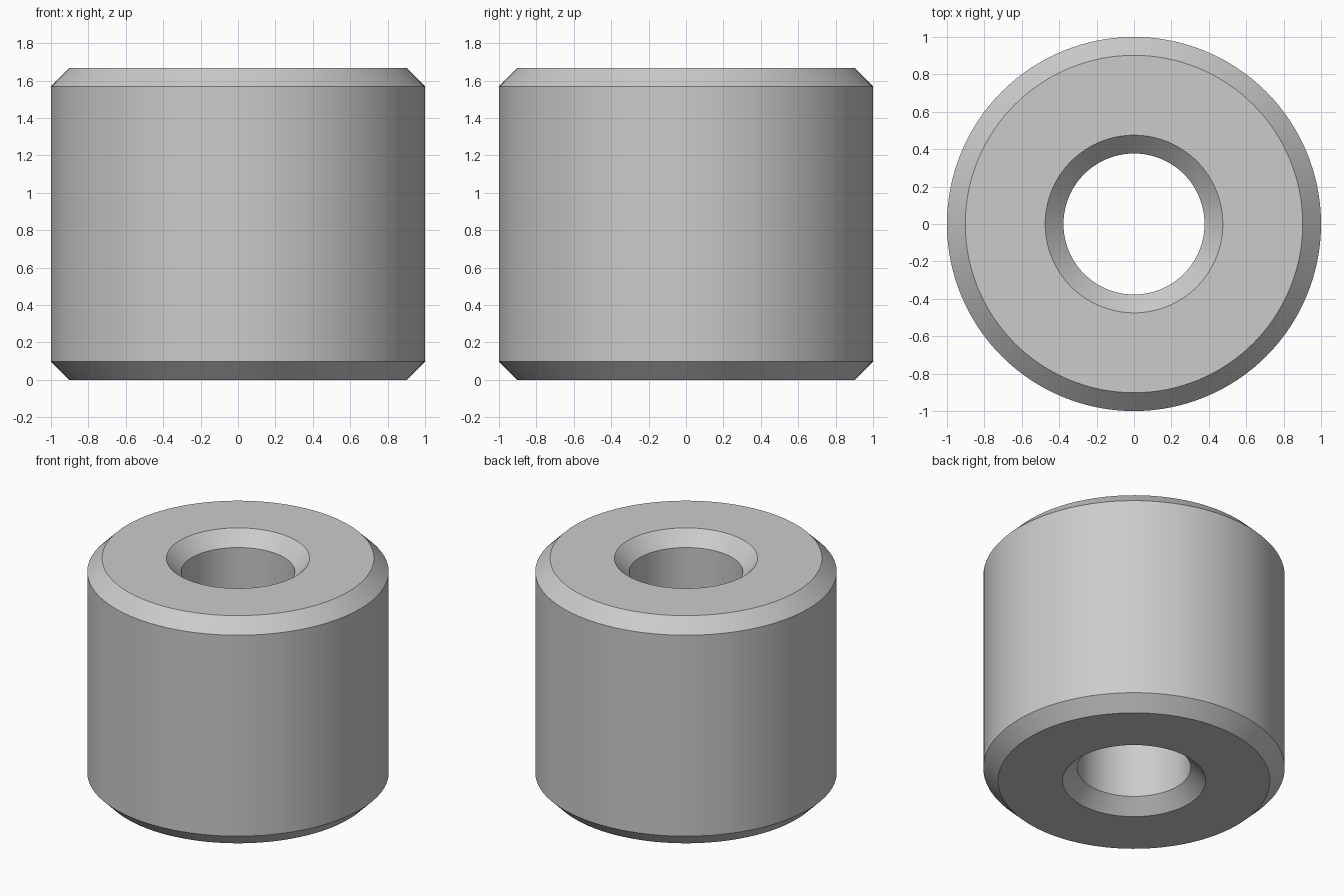
import bpy, bmesh, math

if "Cube" in bpy.data.objects:
    bpy.data.objects.remove(bpy.data.objects["Cube"])

SEGMENTS = 128
HEIGHT = 1.667
OUTER, BORE, CHAMFER = 1.0, 0.377, 0.098

# Closed cross-section (radius, z) with chamfers on all four rims
lower = [(BORE, CHAMFER), (BORE + CHAMFER, 0), (OUTER - CHAMFER, 0), (OUTER, CHAMFER)]
profile = lower + [(r, HEIGHT - z) for r, z in reversed(lower)]

# Revolve the cross-section into rings and bridge them
bm = bmesh.new()
rings = []
for i in range(SEGMENTS):
    a = 2 * math.pi * i / SEGMENTS
    rings.append([bm.verts.new((r * math.cos(a), r * math.sin(a), z)) for r, z in profile])
n = len(profile)
for i in range(SEGMENTS):
    a, b = rings[i], rings[(i + 1) % SEGMENTS]
    for j in range(n):
        k = (j + 1) % n
        bm.faces.new((a[j], b[j], b[k], a[k]))
bmesh.ops.recalc_face_normals(bm, faces=bm.faces)

mesh = bpy.data.meshes.new("bushing")
bm.to_mesh(mesh)
bm.free()
bushing = bpy.data.objects.new("bushing", mesh)
bpy.context.collection.objects.link(bushing)

# Plain grey metal
grey = bpy.data.materials.new("grey_metal")
grey.diffuse_color = (0.6, 0.6, 0.6, 1)
grey.use_nodes = True
grey.node_tree.nodes["Principled BSDF"].inputs["Base Color"].default_value = grey.diffuse_color
mesh.materials.append(grey)

# Smooth round walls, sharp chamfer edges
bpy.context.view_layer.objects.active = bushing
bushing.select_set(True)
bpy.ops.object.shade_smooth_by_angle(angle=math.radians(30))
